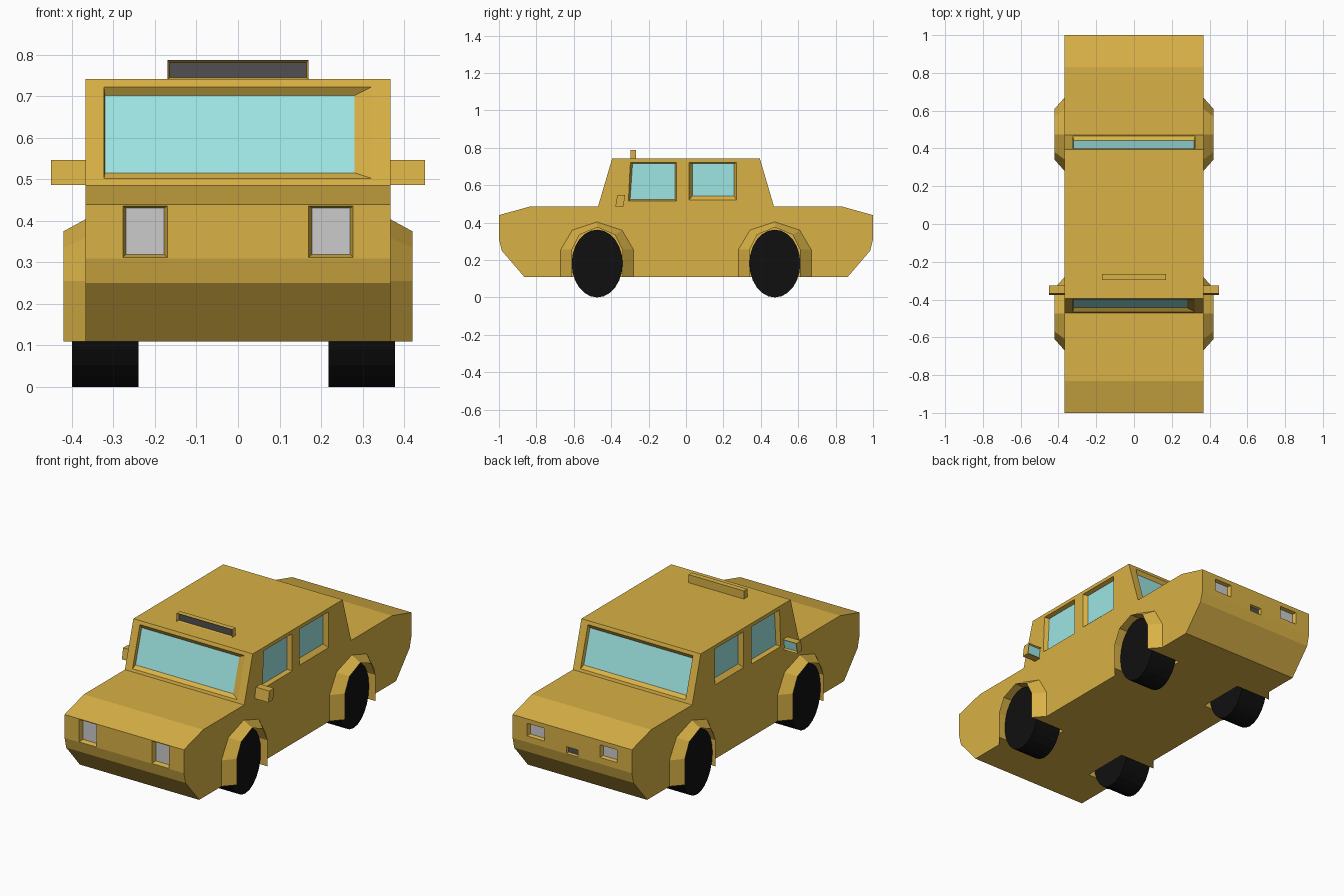
import bpy, bmesh, math
from mathutils import Vector

if "Cube" in bpy.data.objects:
    bpy.data.objects.remove(bpy.data.objects["Cube"])


def material(name, rgb):
    m = bpy.data.materials.new(name)
    m.diffuse_color = (*rgb, 1)
    m.use_nodes = True
    m.node_tree.nodes["Principled BSDF"].inputs["Base Color"].default_value = m.diffuse_color
    return m


PAINT = material("mustard_paint", (0.69, 0.44, 0.06))
GLASS = material("cyan_glass", (0.34, 0.79, 0.77))
DARK = material("dark_grey", (0.08, 0.08, 0.085))
RUBBER = material("black_rubber", (0.005, 0.005, 0.005))


def loft(bm, rings, cap=True, wrap=False):
    """Skin closed rings of points; cap the ends or wrap last to first."""
    vs = [[bm.verts.new(p) for p in r] for r in rings]
    n = len(vs[0])
    pairs = list(zip(vs, vs[1:])) + ([(vs[-1], vs[0])] if wrap else [])
    for a, b in pairs:
        for i in range(n):
            bm.faces.new((a[i], a[(i + 1) % n], b[(i + 1) % n], b[i]))
    if cap:
        bm.faces.new(vs[0])
        bm.faces.new(vs[-1])


def prism(bm, profile, x0, x1):
    loft(bm, [[(x, y, z) for y, z in profile] for x in (x0, x1)])


def finish(bm, name, *mats, recalc=True):
    if recalc:
        bmesh.ops.recalc_face_normals(bm, faces=bm.faces)
    me = bpy.data.meshes.new(name)
    bm.to_mesh(me)
    bm.free()
    for m in mats:
        if m:
            me.materials.append(m)
    ob = bpy.data.objects.new(name, me)
    bpy.context.collection.objects.link(ob)
    return ob


def inset_prism(name, profile, x0, x1, facing, border, depth, mat):
    """Prism whose face looking along `facing` (y) is a recessed panel."""
    bm = bmesh.new()
    prism(bm, profile, x0, x1)
    bmesh.ops.recalc_face_normals(bm, faces=bm.faces)
    bm.normal_update()
    f = max(bm.faces, key=lambda f: f.normal.y * facing)
    bmesh.ops.inset_individual(bm, faces=[f], thickness=border, depth=-depth)
    f.material_index = 1
    return finish(bm, name, PAINT, mat, recalc=False)


cut = bmesh.new()


def recess(name, outer, inner, mat):
    """Tapered pocket in the body, with a panel at its bottom."""
    o, i = [Vector(p) for p in outer], [Vector(p) for p in inner]
    loft(cut, [[a + (a - b) * 0.3 for a, b in zip(o, i)], i])
    bm = bmesh.new()
    f = bm.faces.new([bm.verts.new(b + (a - b) * 0.08) for a, b in zip(o, i)])
    f.normal_update()
    if f.normal.dot(o[0] + o[2] - i[0] - i[2]) < 0:
        f.normal_flip()
    finish(bm, name, mat, recalc=False)


def rect_y(x0, x1, z0, z1, y):
    return [(x0, y, z0), (x1, y, z0), (x1, y, z1), (x0, y, z1)]


# Windscreen and rear window, following the sloped cabin ends
def slope(z, s, d=0.0):
    return s * (0.47 - (z - 0.487) * 0.294 - d)


for name, s, xr in (("windscreen", -1, 0.277), ("rear_window", 1, 0.318)):
    za, zb, ga, gb = 0.502, 0.723, 0.517, 0.70
    recess(name,
           [(x, slope(z, s), z) for x, z in ((-.323, za), (.323, za), (.323, zb), (-.323, zb))],
           [(x, slope(z, s, .02), z) for x, z in ((-.32, ga), (xr, ga), (xr, gb), (-.32, gb))],
           GLASS)

# Side windows
front_o = [(-.308, .515), (-.05, .515), (-.05, .722), (-.297, .722)]
front_i = [(-.298, .523), (-.06, .523), (-.06, .715), (-.285, .715)]
back_o = [(.017, .522), (.27, .522), (.27, .722), (.017, .722)]
back_i = [(.035, .545), (.255, .545), (.255, .714), (.035, .714)]
for side, s in (("left", -1), ("right", 1)):
    for name, o, i in (("front", front_o, front_i), ("back", back_o, back_i)):
        recess(f"{name}_side_window_{side}", [(s * .367, y, z) for y, z in o],
               [(s * .342, y, z) for y, z in i], GLASS)
    # Headlights and tail lights
    xs, xi = sorted((s * .17, s * .277)), sorted((s * .179, s * .269))
    recess(f"headlight_{side}", rect_y(*xs, .312, .436, -1),
           rect_y(*xi, .32, .43, -.975), None)
    recess(f"tail_light_{side}", rect_y(*xs, .345, .415, 1),
           rect_y(*xi, .351, .409, .98), None)

# Number plate pocket, left blank
recess("rear_plate", rect_y(-.036, .036, .312, .35, 1), rect_y(-.031, .031, .316, .346, .985), DARK)

# Wheel arches: flared rim outside, pocket cut into the body
BASE = [(-.197, .11), (-.197, .255), (-.135, .36), (0, .405), (.135, .36), (.197, .255), (.197, .11)]
LIP = [(-.135, .11), (-.135, .255), (-.095, .335), (0, .375), (.095, .335), (.135, .255), (.135, .11)]
for end, yc in (("front", -.475), ("back", .475)):
    for side, s in (("left", -1), ("right", 1)):
        bm = bmesh.new()
        loft(bm, [[(s * .365, yc + b[0], b[1]), (s * .42, yc + l[0], l[1]),
                   (s * .365, yc + l[0], l[1])] for b, l in zip(BASE, LIP)])
        finish(bm, f"{end}_fender_{side}", PAINT)
        well = [(yc + y, .05 if z == .11 else z) for y, z in LIP]
        prism(cut, well, s * .2, s * .5)
        # Wheels
        bm = bmesh.new()
        x0, x1 = (-.40, -.24) if s < 0 else (.218, .378)
        angles = [2 * math.pi * k / 24 for k in range(24)]
        prism(bm, [(yc + .136 * math.sin(a), .181 - .181 * math.cos(a)) for a in angles], x0, x1)
        finish(bm, f"{end}_wheel_{side}", RUBBER)

# Body shell from its side profile, with all pockets cut out
half = [(-.865, .11), (-.985, .25), (-1, .31), (-1, .44), (-.83, .487), (-.47, .487), (-.395, .742)]
bm = bmesh.new()
prism(bm, half + [(-y, z) for y, z in reversed(half)], -.367, .367)
body = finish(bm, "body", PAINT)
cutter = finish(cut, "pocket_cutter", PAINT)
cutter.hide_render = True
mod = body.modifiers.new("pockets", "BOOLEAN")
mod.operation, mod.solver, mod.object = "DIFFERENCE", "EXACT", cutter
bpy.context.view_layer.objects.active = body
bpy.ops.object.modifier_apply(modifier=mod.name)
bpy.data.objects.remove(cutter)

# Roof light bar
inset_prism("roof_light_bar", [(-.296, .74), (-.266, .74), (-.266, .787), (-.296, .787)],
            -.17, .17, -1, .007, .012, DARK)

# Door mirrors, glass facing back
mirror = [(-.377, .487), (-.335, .487), (-.325, .547), (-.367, .547)]
for side, s in (("left", -1), ("right", 1)):
    inset_prism(f"door_mirror_{side}", mirror, s * .36, s * .45, 1, .009, .008, GLASS)
